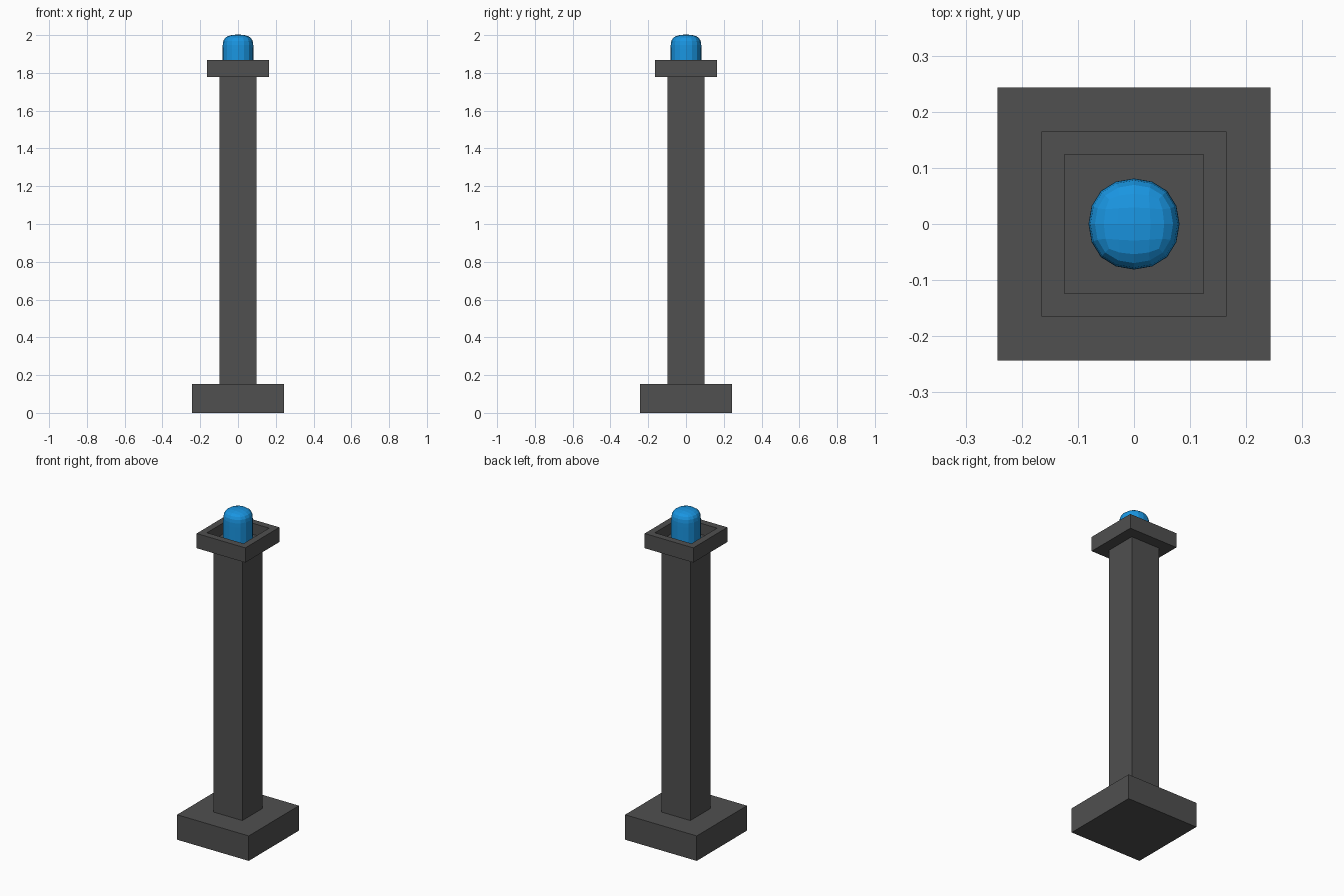
import bpy, bmesh

if "Cube" in bpy.data.objects:
    bpy.data.objects.remove(bpy.data.objects["Cube"])


def square_loft(name, profile, cap_bottom=True):
    """Skin a stack of square rings given as (half width, height)."""
    bm = bmesh.new()
    rings = [[bm.verts.new((sx * h, sy * h, z))
              for sx, sy in ((-1, -1), (1, -1), (1, 1), (-1, 1))]
             for h, z in profile]
    for low, high in zip(rings, rings[1:]):
        for i in range(4):
            j = (i + 1) % 4
            bm.faces.new((low[i], low[j], high[j], high[i]))
    bm.faces.new(rings[-1])
    if cap_bottom:
        bm.faces.new(rings[0][::-1])
    bmesh.ops.recalc_face_normals(bm, faces=bm.faces)
    mesh = bpy.data.meshes.new(name)
    bm.to_mesh(mesh)
    bm.free()
    obj = bpy.data.objects.new(name, mesh)
    bpy.context.collection.objects.link(obj)
    return obj


# Post: plinth, square shaft and hollow tray in one skin
FLOOR = 1.80
square_loft("post", [
    (0.243, 0), (0.243, 0.153),
    (0.098, 0.153), (0.098, 1.778),
    (0.165, 1.778), (0.165, 1.868),
    (0.124, 1.868), (0.124, FLOOR),
])

# Lamp: rounded glowing bulb standing in the tray
H = 0.0885
lamp = square_loft("lamp", [(H, FLOOR), (H, 1.935), (H, 2.009)], cap_bottom=False)
sub = lamp.modifiers.new("rounding", 'SUBSURF')
sub.levels = sub.render_levels = 2

blue = bpy.data.materials.new("lamp_blue")
blue.diffuse_color = (0.01, 0.30, 0.75, 1)
blue.use_nodes = True
blue.node_tree.nodes["Principled BSDF"].inputs["Base Color"].default_value = blue.diffuse_color
lamp.data.materials.append(blue)

# Dark stone for the post
dark = bpy.data.materials.new("dark_stone")
dark.diffuse_color = (0.08, 0.08, 0.08, 1)
dark.use_nodes = True
dark.node_tree.nodes["Principled BSDF"].inputs["Base Color"].default_value = dark.diffuse_color
bpy.data.objects["post"].data.materials.append(dark)
